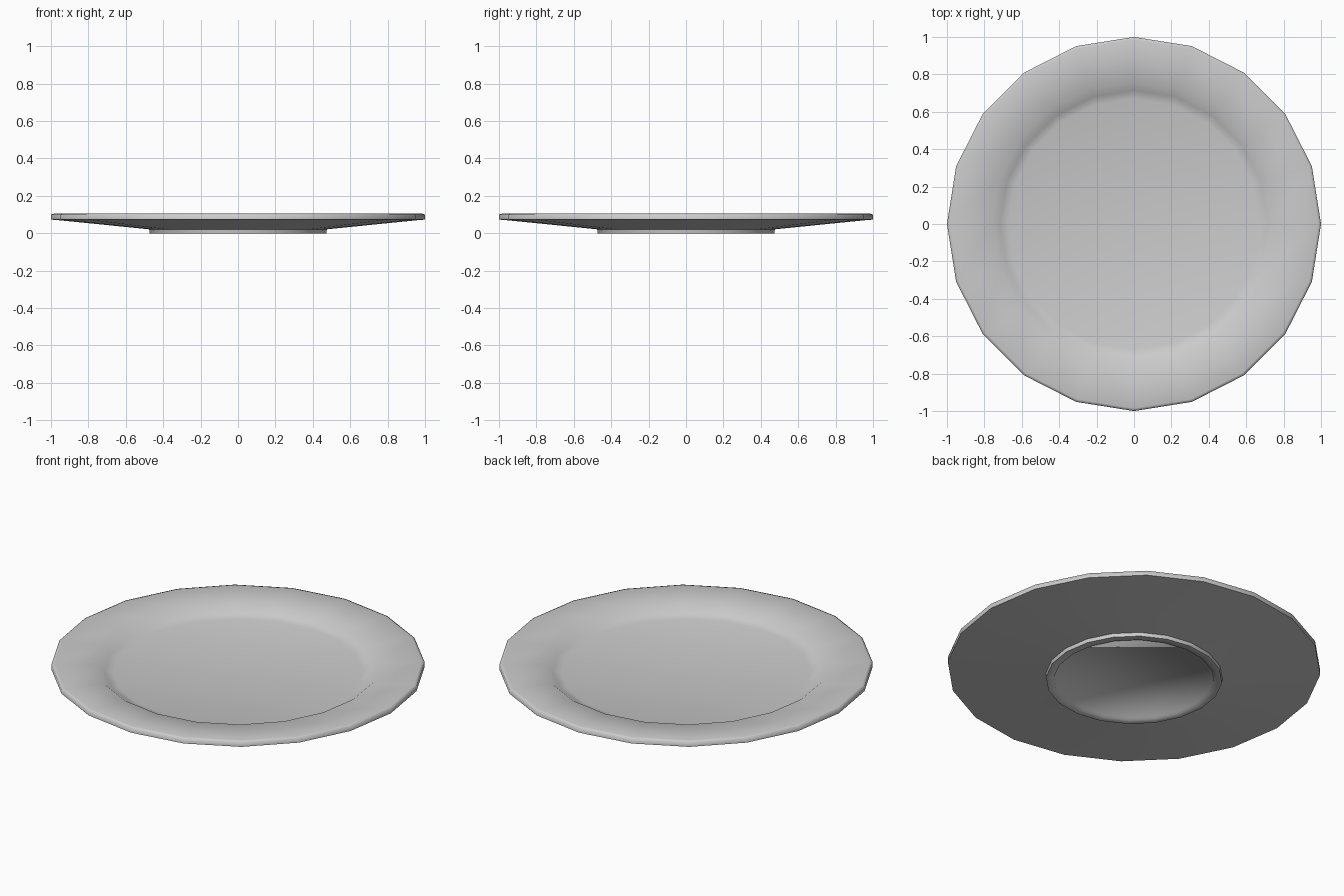
import bpy, bmesh, math

if "Cube" in bpy.data.objects:
    bpy.data.objects.remove(bpy.data.objects["Cube"])

SIDES = 20

# Plate cross-section (radius, height): well floor, wall, rim, underside, foot ring, recess
profile = [(0.67, 0.05), (0.715, 0.062), (0.757, 0.092), (0.985, 0.105), (1.0, 0.1),
           (1.0, 0.073), (0.95, 0.069), (0.475, 0.021), (0.472, 0.0),
           (0.43, 0.0), (0.425, 0.012)]

bm = bmesh.new()
rings = []
for r, z in profile:
    rings.append([bm.verts.new((r * math.cos(2 * math.pi * i / SIDES),
                                r * math.sin(2 * math.pi * i / SIDES), z))
                  for i in range(SIDES)])

# Bands between rings
for a, b in zip(rings, rings[1:]):
    for i in range(SIDES):
        j = (i + 1) % SIDES
        bm.faces.new((a[i], b[i], b[j], a[j]))

# Flat well floor and recessed base
bm.faces.new(rings[0])
bm.faces.new(rings[-1][::-1])
bmesh.ops.recalc_face_normals(bm, faces=bm.faces[:])

mesh = bpy.data.meshes.new("plate")
bm.to_mesh(mesh)
bm.free()
plate = bpy.data.objects.new("plate", mesh)
bpy.context.collection.objects.link(plate)

# Smooth shading with a crisp foot ring
bpy.context.view_layer.objects.active = plate
plate.select_set(True)
bpy.ops.object.shade_smooth_by_angle(angle=math.radians(75))
